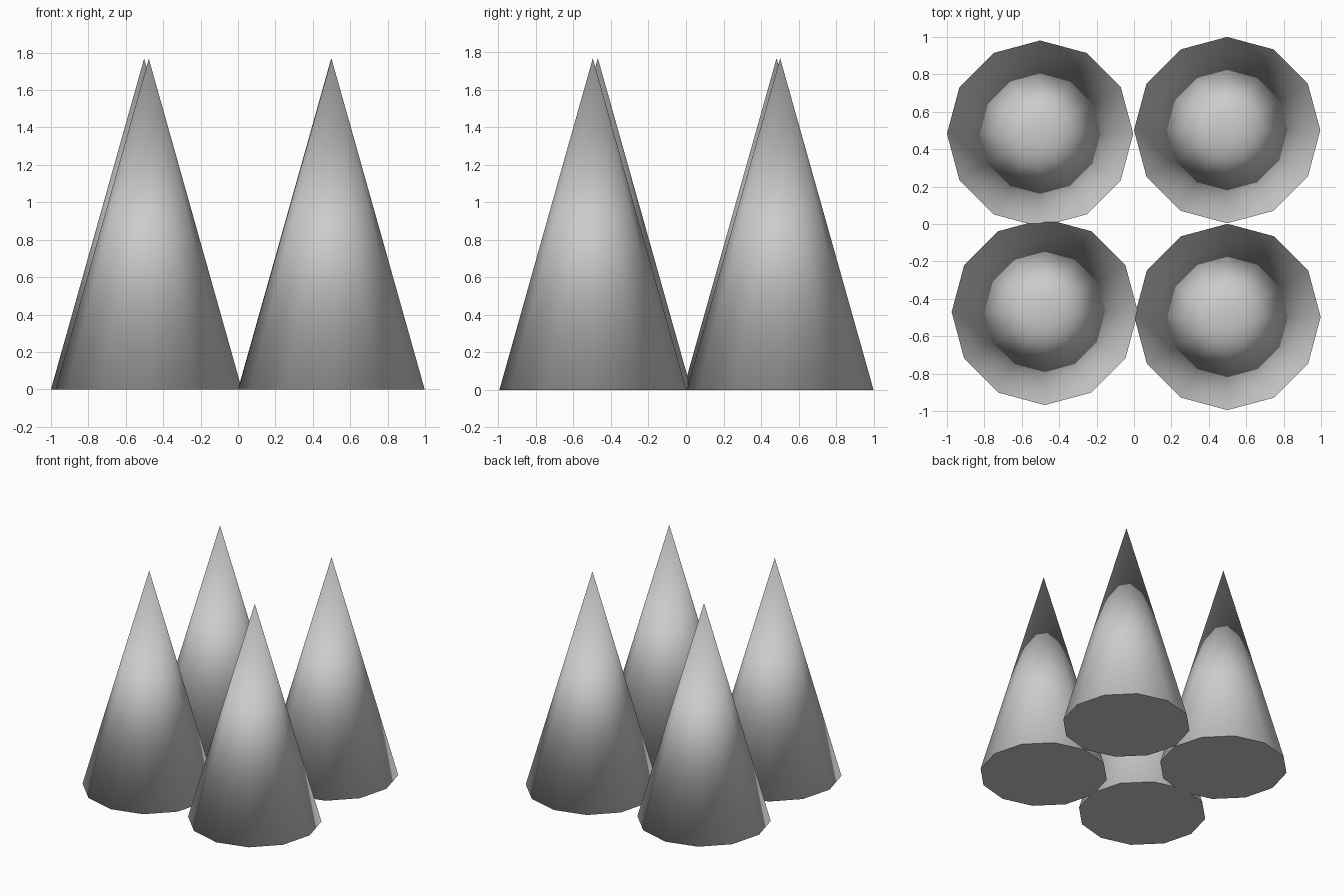
import bpy

if "Cube" in bpy.data.objects:
    bpy.data.objects.remove(bpy.data.objects["Cube"])

RADIUS = 0.498
HEIGHT = 1.768


def cone(name, x, y):
    """Twelve-sided cone: flat base, sides shaded softly round into the base."""
    bpy.ops.mesh.primitive_cone_add(
        vertices=12, radius1=RADIUS, radius2=0, depth=HEIGHT,
        location=(x, y, HEIGHT / 2))
    obj = bpy.context.object
    obj.name = name
    mesh = obj.data
    mesh.shade_smooth()
    # sides use the averaged vertex normals, the base keeps its own
    point_normals = [v.normal.copy() for v in mesh.vertices]
    normals = [None] * len(mesh.loops)
    for face in mesh.polygons:
        side = len(face.vertices) == 3
        for i in face.loop_indices:
            corner = point_normals[mesh.loops[i].vertex_index]
            normals[i] = corner if side else face.normal.copy()
    # the base rim is a sharp edge so both sets of normals are kept
    base = next(f for f in mesh.polygons if len(f.vertices) > 3)
    rim = set(base.edge_keys)
    for edge in mesh.edges:
        edge.use_edge_sharp = edge.key in rim
    mesh.normals_split_custom_set(normals)


# Four cones in a slightly uneven square
for name, x, y in [
    ("cone_back_left", -0.502, 0.483),
    ("cone_back_right", 0.498, 0.502),
    ("cone_front_left", -0.477, -0.470),
    ("cone_front_right", 0.500, -0.497),
]:
    cone(name, x, y)
